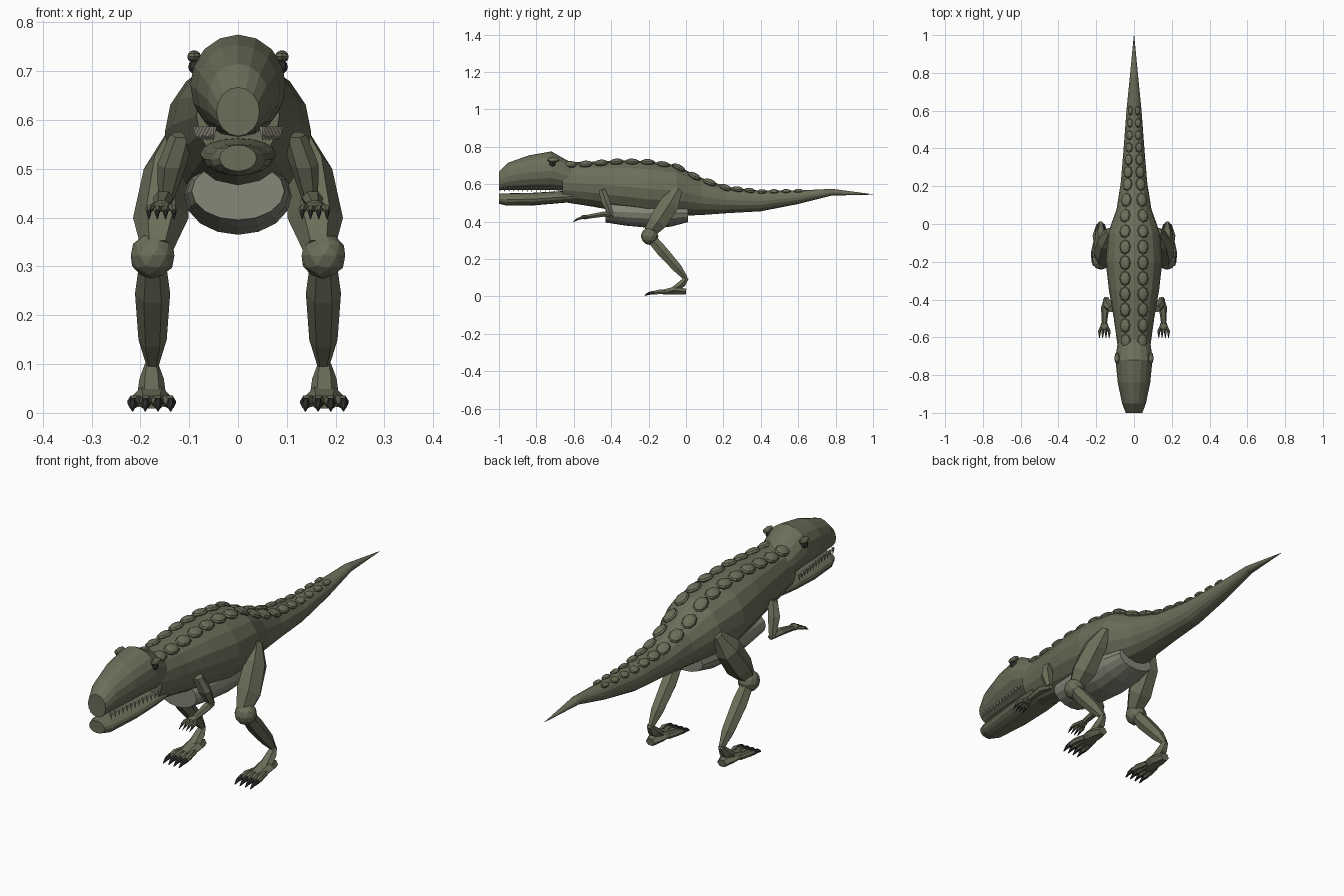
import bpy, bmesh
from math import sin, cos, pi, sqrt, atan2
from mathutils import Vector, Matrix

if "Cube" in bpy.data.objects:
    bpy.data.objects.remove(bpy.data.objects["Cube"])


def material(name, rgb):
    m = bpy.data.materials.new(name)
    m.diffuse_color = (*rgb, 1)
    m.use_nodes = True
    m.node_tree.nodes["Principled BSDF"].inputs["Base Color"].default_value = m.diffuse_color
    return m


SKIN = material("olive_skin", (0.15, 0.155, 0.10))
BELLY = material("pale_belly", (0.24, 0.24, 0.19))
CLAW = material("dark_claw", (0.03, 0.03, 0.028))
TOOTH = material("tooth", (0.35, 0.33, 0.27))


def finish(name, bm, mat):
    bmesh.ops.recalc_face_normals(bm, faces=bm.faces)
    mesh = bpy.data.meshes.new(name)
    bm.to_mesh(mesh)
    bm.free()
    mesh.materials.append(mat)
    ob = bpy.data.objects.new(name, mesh)
    bpy.context.collection.objects.link(ob)
    return ob


def loft(bm, sections, sides, upright=False):
    """Skin elliptical rings (x, y, z, half width, half depth) along a path."""
    pts = [Vector(s[:3]) for s in sections]
    rings = []
    for i, s in enumerate(sections):
        tangent = pts[min(i + 1, len(pts) - 1)] - pts[max(i - 1, 0)]
        depth = Vector((0, 0, 1)) if upright else Vector((1, 0, 0)).cross(tangent).normalized()
        rings.append([bm.verts.new(pts[i] + Vector((1, 0, 0)) * s[3] * cos(2 * pi * k / sides)
                                   + depth * s[4] * sin(2 * pi * k / sides)) for k in range(sides)])
    for r, q in zip(rings, rings[1:]):
        for k in range(sides):
            j = (k + 1) % sides
            bm.faces.new((r[k], r[j], q[j], q[k]))
    bm.faces.new(rings[0])
    bm.faces.new(rings[-1])


def part(name, sections, sides, mat=SKIN, upright=False):
    bm = bmesh.new()
    loft(bm, sections, sides, upright)
    return finish(name, bm, mat)


def blob(bm, loc, size, tilt=0.0, pitch=0.0, u=8, v=6):
    m = (Matrix.Translation(loc) @ Matrix.Rotation(pitch, 4, 'X')
         @ Matrix.Rotation(tilt, 4, 'Y') @ Matrix.Diagonal((*size, 1)))
    bmesh.ops.create_uvsphere(bm, u_segments=u, v_segments=v, radius=1, matrix=m)


# Body and tail: y, centre z, half width, half height
body = [(-.66, .61, .085, .105), (-.5, .60, .107, .12), (-.35, .59, .133, .138),
        (-.2, .575, .15, .148), (-.05, .565, .138, .135), (.08, .535, .092, .10),
        (.22, .515, .07, .07), (.4, .51, .055, .055), (.6, .53, .04, .036),
        (.78, .557, .022, .018), (1, .545, .001, .001)]
part("body_and_tail", [(0, *s) for s in body], 16, upright=True)

# Head and lower jaw
part("head", [(0, -.60, .63, .08, .08), (0, -.65, .65, .09, .085), (0, -.72, .672, .098, .103),
              (0, -.84, .662, .086, .092), (0, -.95, .642, .063, .073),
              (0, -1, .617, .044, .05)], 16, upright=True)
part("lower_jaw", [(0, -.60, .535, .075, .03), (0, -.68, .53, .078, .032), (0, -.82, .52, .07, .034),
                   (0, -.96, .518, .055, .033), (0, -1, .522, .038, .027)], 16, upright=True)

# Belly plate
part("belly_plate", [(0, -.43, .455, .095, .06), (0, -.32, .45, .105, .072),
                     (0, -.18, .445, .11, .08), (0, -.08, .445, .108, .072),
                     (0, .01, .445, .09, .048)], 16, BELLY, True)

# Teeth along both sides of the upper jaw
bm = bmesh.new()
for s in (-1, 1):
    for i in range(13):
        t = i / 12
        m = Matrix.Translation((s * (.05 + .035 * t), -.97 + .29 * t, .572)) @ Matrix.Rotation(pi, 4, 'X')
        bmesh.ops.create_cone(bm, cap_ends=True, segments=5, radius1=.007, radius2=0, depth=.03, matrix=m)
finish("teeth", bm, TOOTH)


# Back scutes sit on the body surface, in two rows that shrink along the tail
def body_at(y):
    for p, q in zip(body, body[1:]):
        if p[0] <= y <= q[0]:
            t = (y - p[0]) / (q[0] - p[0])
            slope = (q[1] + q[3] - p[1] - p[3]) / (q[0] - p[0])
            return [a + (b - a) * t for a, b in zip(p, q)] + [slope]


bm = bmesh.new()
y = -.62
while y < .62:
    k = 1 if y < .15 else 1 - .55 * (y - .15) / .45
    for s in (-1, 1):
        _, zc, a, b, slope = body_at(y)
        x = s * min(.047, a * .48)
        r = sqrt(1 - (x / a) ** 2)
        blob(bm, (x, y, zc + b * r + .002), (.03 * k, .04 * max(k, .65), .016 * max(k, .7)),
             atan2(b * x, a * a * r) * .7, atan2(slope, 1))
    y += .083 if y < .15 else .065
finish("back_scutes", bm, SKIN)

for side, s in (("left", 1), ("right", -1)):

    def limb(name, sections, sides=6):
        part(side + "_" + name, [(s * p[0], *p[1:]) for p in sections], sides)

    # Eye and brow
    bm = bmesh.new()
    blob(bm, (s * .086, -.715, .709), (.016, .018, .016))
    finish(side + "_eye", bm, CLAW)
    bm = bmesh.new()
    blob(bm, (s * .09, -.71, .73), (.014, .033, .013))
    finish(side + "_brow", bm, SKIN)

    # Leg
    limb("thigh", [(.128, -.04, .575, .018, .025), (.148, -.085, .5, .045, .06),
                   (.158, -.15, .40, .057, .058), (.165, -.2, .335, .033, .035)])
    bm = bmesh.new()
    bmesh.ops.create_icosphere(bm, subdivisions=2, radius=.047,
                               matrix=Matrix.Translation((s * .175, -.195, .322)))
    finish(side + "_knee", bm, SKIN)
    limb("shin", [(.175, -.185, .31, .027, .03), (.175, -.13, .245, .036, .034),
                  (.175, -.045, .15, .029, .028), (.175, 0, .095, .012, .014)])
    limb("ankle", [(.177, .005, .10, .014, .012), (.177, -.018, .07, .025, .022),
                   (.177, -.065, .035, .03, .02)])
    limb("foot", [(.177, .0, .025, .022, .018), (.177, -.06, .032, .042, .024),
                  (.177, -.125, .022, .034, .015)])

    # Arm
    limb("upper_arm", [(.115, -.45, .57, .025, .02), (.135, -.43, .51, .03, .027),
                       (.148, -.40, .435, .016, .016)])
    limb("forearm", [(.145, -.39, .432, .012, .012), (.153, -.44, .44, .022, .016),
                     (.157, -.53, .425, .013, .012)])
    bm = bmesh.new()
    blob(bm, (s * .157, -.54, .424), (.022, .025, .012))
    finish(side + "_palm", bm, SKIN)

    # Toes and fingers with dark claws
    digits, claws = bmesh.new(), bmesh.new()
    for i in range(4):
        d = i - 1.5
        x = .177 + d * .017
        tip = .177 + d * .026
        loft(digits, [(s * x, -.09, .024, .012, .012), (s * (tip - d * .002), -.145, .024, .014, .014),
                      (s * tip, -.18, .018, .01, .01)], 6)
        loft(claws, [(s * tip, -.17, .02, .011, .012), (s * tip, -.2, .016, .008, .009),
                     (s * tip, -.22, .005, .002, .003)], 6)
        f = .157 + d * .017
        loft(digits, [(s * (.157 + d * .009), -.54, .424, .007, .007),
                      (s * f, -.565, .418, .008, .008), (s * f, -.585, .412, .005, .006)], 6)
        loft(claws, [(s * f, -.58, .413, .006, .007), (s * f, -.605, .397, .001, .001)], 6)
    finish(side + "_toes_and_fingers", digits, SKIN)
    finish(side + "_claws", claws, CLAW)
